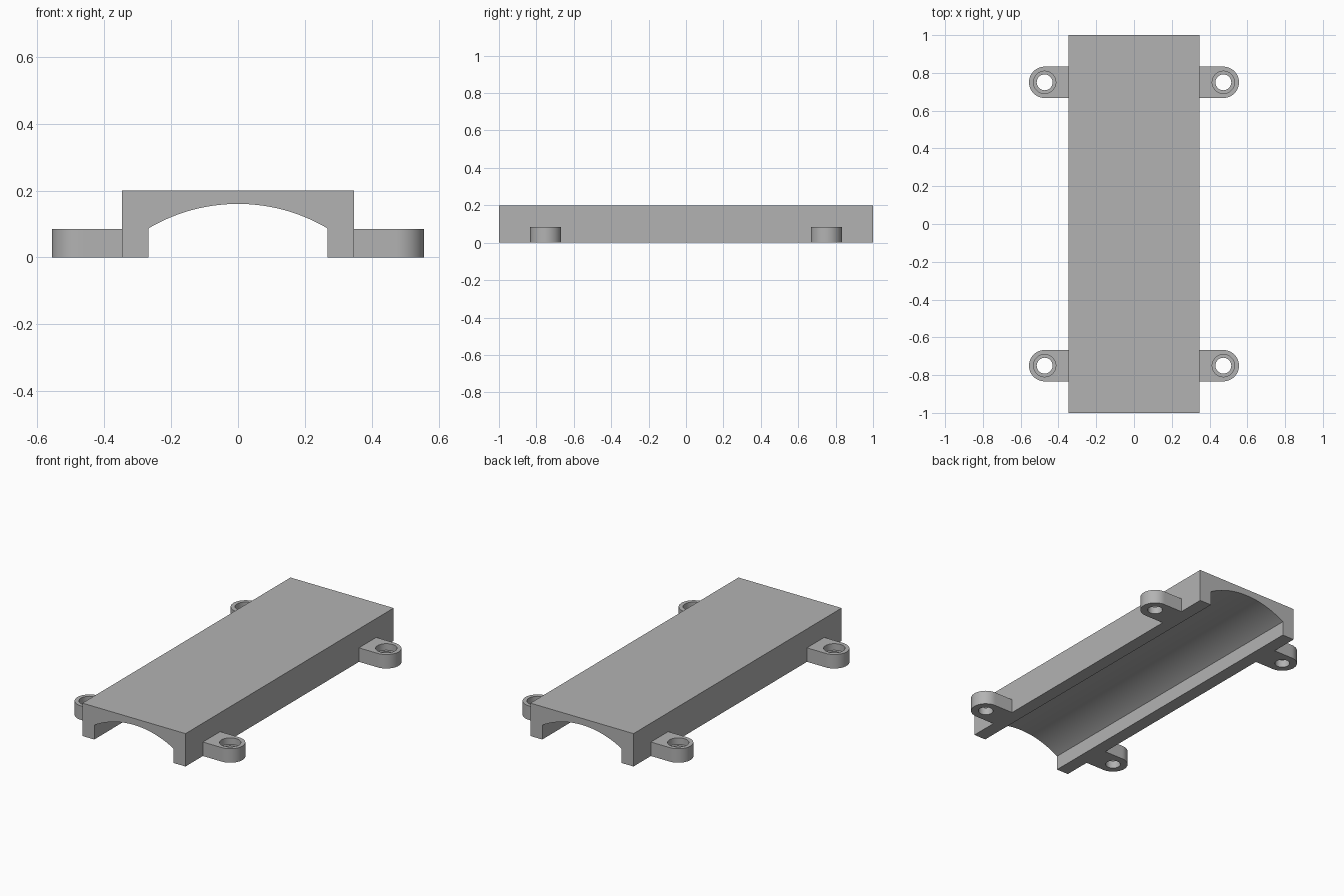
import bpy, bmesh, math

if "Cube" in bpy.data.objects:
    bpy.data.objects.remove(bpy.data.objects["Cube"])

grey = bpy.data.materials.new("plain grey")
grey.diffuse_color = (0.45, 0.45, 0.45, 1)
grey.use_nodes = True
grey.node_tree.nodes["Principled BSDF"].inputs["Base Color"].default_value = grey.diffuse_color

HALF_W, HEIGHT, HALF_L = 0.347, 0.2, 1.0          # cover
SLOT, SPRING, CROWN = 0.267, 0.087, 0.16          # arched channel
TAB_X, TAB_Y, TAB_R, TAB_H = 0.473, 0.75, 0.083, 0.085
HOLE_R, BORE_R, BORE_Z = 0.042, 0.059, 0.045      # stepped screw hole


def make_object(name, bm):
    bmesh.ops.recalc_face_normals(bm, faces=bm.faces)
    mesh = bpy.data.meshes.new(name)
    bm.to_mesh(mesh)
    bm.free()
    mesh.materials.append(grey)
    obj = bpy.data.objects.new(name, mesh)
    bpy.context.collection.objects.link(obj)
    bpy.ops.object.select_all(action='DESELECT')
    obj.select_set(True)
    bpy.context.view_layer.objects.active = obj
    bpy.ops.object.shade_smooth_by_angle(angle=math.radians(30))
    return obj


# Cover: matching outer and channel outlines, bridged strip by strip
sag = CROWN - SPRING
radius = (SLOT ** 2 + sag ** 2) / (2 * sag)
half_angle = math.asin(SLOT / radius)
STEPS = 48
arch = []
for i in range(STEPS + 1):
    a = half_angle * (2 * i / STEPS - 1)
    arch.append((radius * math.sin(a), CROWN - radius + radius * math.cos(a)))
inner = [(-SLOT, 0)] + arch + [(SLOT, 0)]
top = [(-HALF_W, HEIGHT)] + [(x, HEIGHT) for x, z in arch[1:-1]] + [(HALF_W, HEIGHT)]
outer = [(-HALF_W, 0)] + top + [(HALF_W, 0)]
bm = bmesh.new()
rows = [[bm.verts.new((x, y, z)) for x, z in line]
        for y in (-HALF_L, HALF_L) for line in (inner, outer)]
fi, fo, bi, bo = rows
for i in range(len(inner) - 1):
    for a, b in ((fi, fo), (bi, bo), (fi, bi), (fo, bo)):
        bm.faces.new((a[i], a[i + 1], b[i + 1], b[i]))
for i in (0, -1):
    bm.faces.new((fi[i], fo[i], bo[i], bi[i]))
make_object("arched_cover", bm)


# Mounting tabs: rings swept through wall, top, counterbore, ledge and hole
def span(a, b, n):
    return [a + (b - a) * i / n for i in range(n)]


root = TAB_X - HALF_W
phi = math.atan2(TAB_R, root)
angles = (span(-math.pi / 2, math.pi / 2, 32) + span(math.pi / 2, math.pi - phi, 8)
          + span(math.pi - phi, math.pi + phi, 12) + span(math.pi + phi, 1.5 * math.pi, 8))


def outline(a):
    c, s = math.cos(a), math.sin(a)
    if c >= -1e-6:
        return TAB_R
    return min(root / -c, TAB_R / max(abs(s), 1e-6))


def tab(name, sx, sy):
    bm = bmesh.new()
    rings = []
    for r, z in ((None, 0), (None, TAB_H), (BORE_R, TAB_H), (BORE_R, BORE_Z),
                 (HOLE_R, BORE_Z), (HOLE_R, 0)):
        ring = []
        for a in angles:
            d = r or outline(a)
            ring.append(bm.verts.new((sx * (TAB_X + d * math.cos(a)),
                                      sy * TAB_Y + d * math.sin(a), z)))
        rings.append(ring)
    n = len(angles)
    for k in range(len(rings)):
        a, b = rings[k], rings[(k + 1) % len(rings)]
        for i in range(n):
            j = (i + 1) % n
            bm.faces.new((a[i], a[j], b[j], b[i]))
    make_object(name, bm)


for sx, side in ((-1, "left"), (1, "right")):
    for sy, end in ((-1, "front"), (1, "back")):
        tab(f"{end}_{side}_tab", sx, sy)
